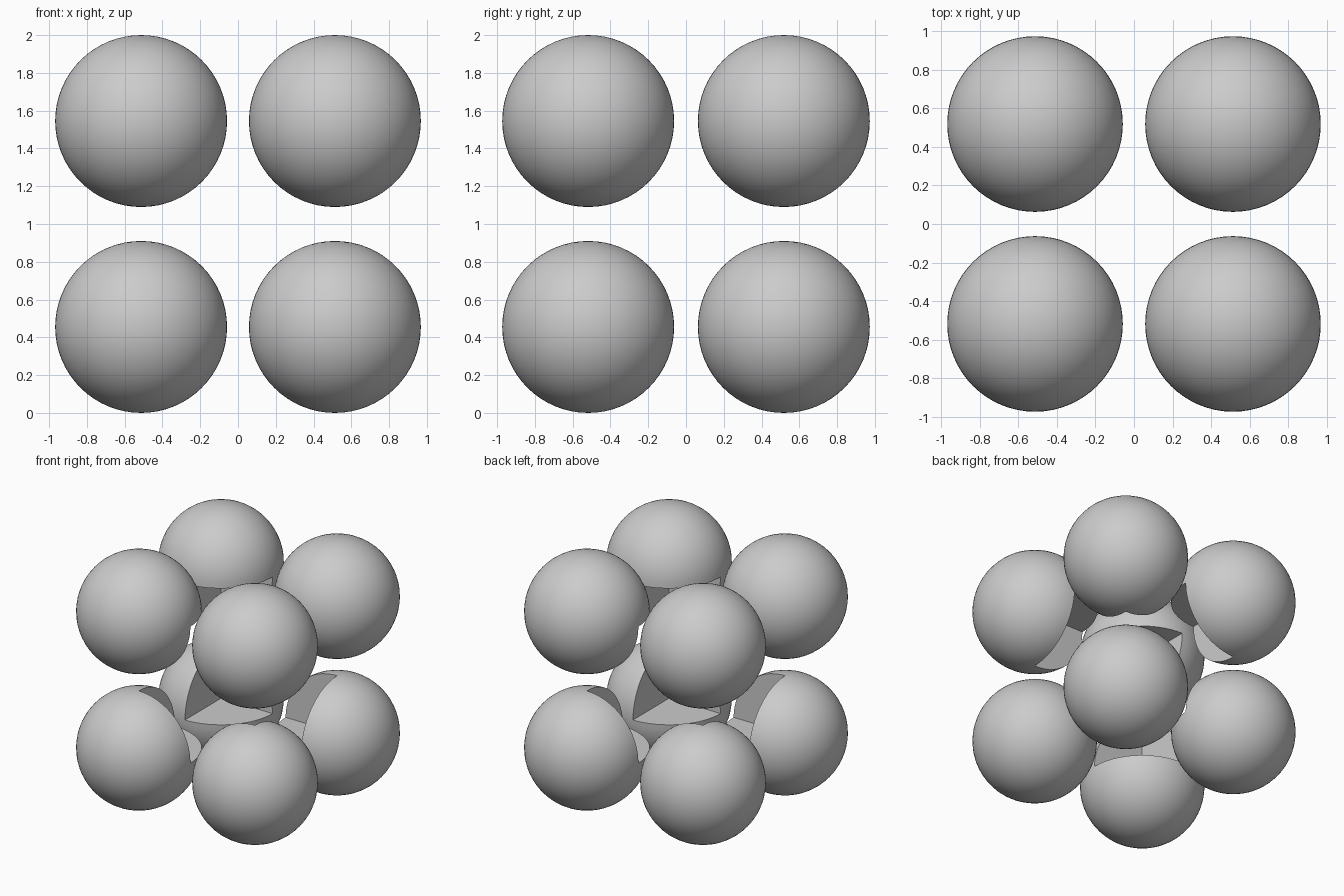
import bpy, bmesh, math
from itertools import product

if "Cube" in bpy.data.objects:
    bpy.data.objects.remove(bpy.data.objects["Cube"])

R = 0.455                      # ball radius
CX, CY = 0.513, 0.518          # ball centre offsets
CZ = {-1: R, 1: 2.0 - R}       # lower and upper layer heights

grey = bpy.data.materials.new("plain_grey")
grey.diffuse_color = (0.6, 0.6, 0.6, 1.0)
grey.use_nodes = True
grey.node_tree.nodes["Principled BSDF"].inputs["Base Color"].default_value = grey.diffuse_color


def notched_ball(name, signs):
    """Ball whose octant facing the middle of the cluster is cut away."""
    bm = bmesh.new()
    bmesh.ops.create_uvsphere(bm, u_segments=64, v_segments=32, radius=R)
    for f in bm.faces:
        f.smooth = True

    # remove the inward octant of the skin
    inner = [f for f in bm.faces
             if all(c * s < 0 for c, s in zip(f.calc_center_median(), signs))]
    bmesh.ops.delete(bm, geom=inner, context='FACES')
    rim = [e for e in bm.edges if e.is_boundary]
    rim_verts = {v for e in rim for v in e.verts}
    for e in rim:
        e.smooth = False

    # close the notch with three flat quarter discs meeting at the ball centre
    apex = bm.verts.new((0, 0, 0))
    for axis in range(3):
        a, b = (axis + 1) % 3, (axis + 2) % 3
        arc = [v for v in rim_verts if abs(v.co[axis]) < 1e-4]
        arc.sort(key=lambda v: math.atan2(-signs[b] * v.co[b], -signs[a] * v.co[a]))
        disc = bm.faces.new([apex] + arc)
        disc.smooth = False
    for e in apex.link_edges:
        e.smooth = False
    bmesh.ops.recalc_face_normals(bm, faces=bm.faces[:])

    mesh = bpy.data.meshes.new(name)
    bm.to_mesh(mesh)
    bm.free()
    mesh.materials.append(grey)
    ball = bpy.data.objects.new(name, mesh)
    ball.location = (signs[0] * CX, signs[1] * CY, CZ[signs[2]])
    bpy.context.collection.objects.link(ball)


# one ball at each corner of the cube
for sx, sy, sz in product((-1, 1), repeat=3):
    label = "_".join(("lower" if sz < 0 else "upper",
                      "front" if sy < 0 else "back",
                      "left" if sx < 0 else "right", "ball"))
    notched_ball(label, (sx, sy, sz))
